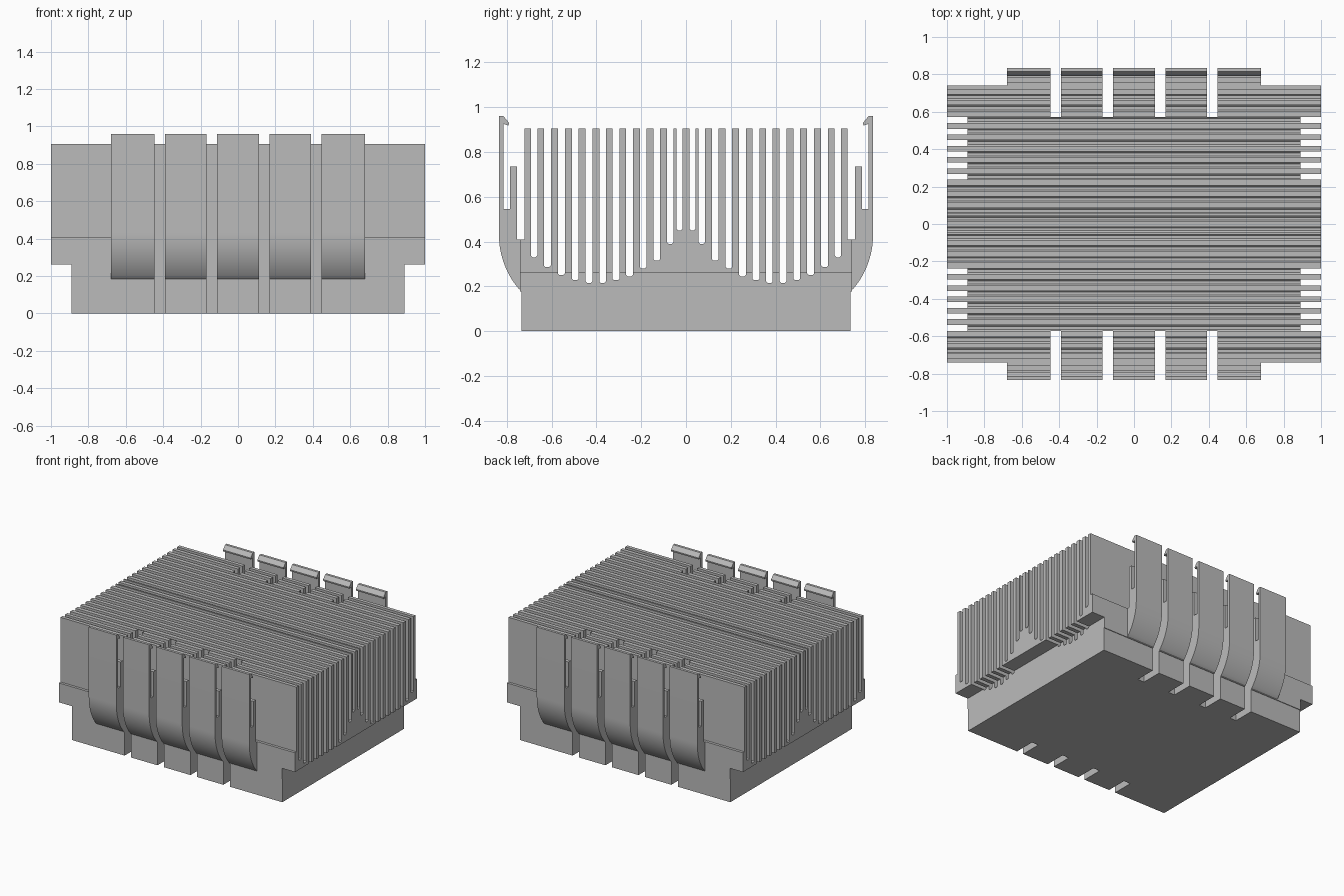
import bpy, bmesh, math

cube = bpy.data.objects.get("Cube")
if cube:
    bpy.data.objects.remove(cube, do_unlink=True)

metal = bpy.data.materials.new("matte grey metal")
metal.use_nodes = True
GREY = (0.5, 0.5, 0.5, 1)
metal.diffuse_color = GREY
metal.node_tree.nodes["Principled BSDF"].inputs["Base Color"].default_value = GREY


def add_object(name, bm):
    bmesh.ops.recalc_face_normals(bm, faces=bm.faces)
    mesh = bpy.data.meshes.new(name)
    bm.to_mesh(mesh)
    bm.free()
    mesh.materials.append(metal)
    ob = bpy.data.objects.new(name, mesh)
    bpy.context.collection.objects.link(ob)
    return ob


def extrude_profile(bm, points, x0, x1):
    """Extrude a closed y-z outline along x."""
    face = bm.faces.new([bm.verts.new((x0, y, z)) for y, z in points])
    ext = bmesh.ops.extrude_face_region(bm, geom=[face])
    moved = [v for v in ext["geom"] if isinstance(v, bmesh.types.BMVert)]
    bmesh.ops.translate(bm, verts=moved, vec=(x1 - x0, 0, 0))


def add_box(bm, x0, x1, y0, y1, z0, z1):
    extrude_profile(bm, [(y0, z0), (y1, z0), (y1, z1), (y0, z1)], x0, x1)


def activate(ob):
    bpy.ops.object.select_all(action="DESELECT")
    ob.select_set(True)
    bpy.context.view_layer.objects.active = ob


# Finned body: each gap between fins is (inner y, outer y, floor height)
FIN_TOP = 0.905
gaps = [(0.015, 0.043, 0.45), (0.055, 0.085, 0.39), (0.116, 0.146, 0.315),
        (0.176, 0.206, 0.28), (0.237, 0.267, 0.245), (0.297, 0.328, 0.228),
        (0.357, 0.387, 0.215), (0.418, 0.448, 0.215), (0.479, 0.509, 0.228),
        (0.541, 0.571, 0.25), (0.603, 0.635, 0.287), (0.664, 0.693, 0.33)]
CHAMFER = 0.007
half = []
for a, b, floor in gaps:
    half += [(a, FIN_TOP), (a, floor + CHAMFER), (a + CHAMFER, floor),
             (b - CHAMFER, floor), (b, floor + CHAMFER), (b, FIN_TOP)]
half += [(0.72, FIN_TOP), (0.72, 0.41), (0.74, 0.41), (0.74, 0.178),
         (0.735, 0.178), (0.735, 0)]
outline = half + [(-y, z) for y, z in reversed(half)]
bm = bmesh.new()
extrude_profile(bm, outline, -1, 1)
body = add_object("finned_body", bm)

# Cutter: undercut ends and the slots between the clips
SLOTS = (-0.418, -0.14, 0.14, 0.418)
SLOT_HALF = 0.028
bm = bmesh.new()
for s in (-1, 1):
    add_box(bm, s * 0.89, s * 1.2, -1, 1, -0.2, 0.262)
    for x in SLOTS:
        add_box(bm, x - SLOT_HALF, x + SLOT_HALF, s * 0.573, s * 1.1, -0.2, 1.2)
cutter = add_object("slot_cutter", bm)
cutter.hide_render = True
mod = body.modifiers.new("slots", "BOOLEAN")
mod.operation = "DIFFERENCE"
mod.solver = "EXACT"
mod.object = cutter
activate(body)
bpy.ops.object.modifier_apply(modifier=mod.name)
bpy.data.objects.remove(cutter, do_unlink=True)

# Spring clips: curved outer wall, hooked arm and short inner prong
OUTER, BEND_Z, RADIUS = 0.835, 0.43, 0.373
SWEEP = math.radians(42.5)
curve = []
for i in range(17):
    t = SWEEP * (1 - i / 16)
    curve.append((OUTER - RADIUS + RADIUS * math.cos(t), BEND_Z - RADIUS * math.sin(t)))
clip = [(0.74, 0.41), (0.74, 0.184)] + curve[1:] + [
    (OUTER, 0.96), (0.815, 0.96), (0.79, 0.93), (0.792, 0.918), (0.815, 0.925),
    (0.815, 0.545), (0.785, 0.545), (0.785, 0.735), (0.755, 0.735), (0.755, 0.41)]
edges = [-0.68] + [x + d for x in SLOTS for d in (-SLOT_HALF, SLOT_HALF)] + [0.68]
for side, s in (("front", -1), ("back", 1)):
    for n in range(5):
        bm = bmesh.new()
        extrude_profile(bm, [(s * y, z) for y, z in clip], edges[2 * n], edges[2 * n + 1])
        ob = add_object(f"{side}_clip_{n + 1}", bm)
        activate(ob)
        bpy.ops.object.shade_smooth_by_angle(angle=math.radians(30))
